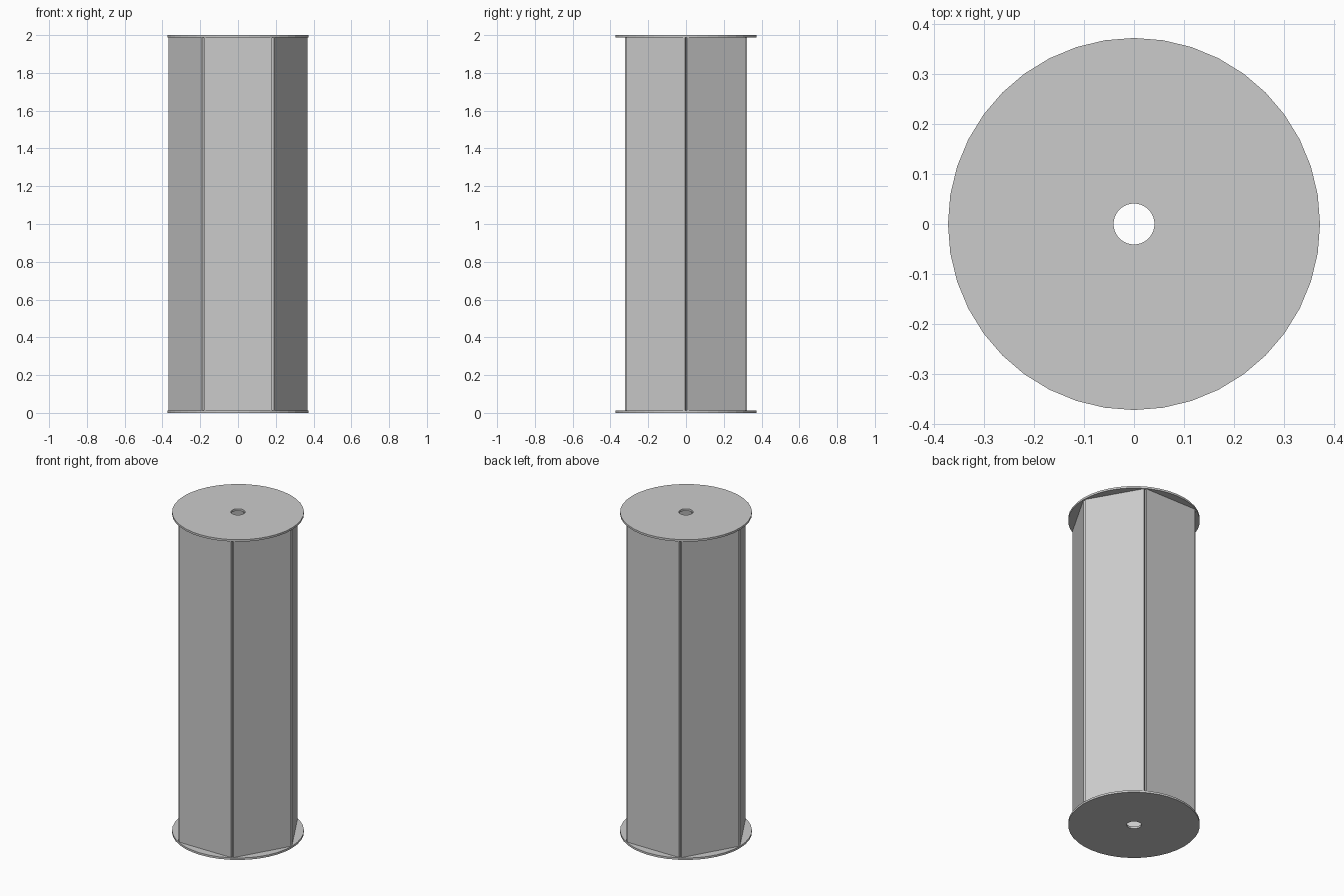
import bpy, bmesh, math
from mathutils import Matrix

cube = bpy.data.objects.get("Cube")
if cube:
    bpy.data.objects.remove(cube, do_unlink=True)

HEIGHT = 2.0
THICK = 0.0125          # sheet thickness of plates and panels
PLATE_R = 0.373
HOLE_R = 0.041
INNER_R = 0.358         # corner radius where the panels' inner edges meet
SEGMENTS = 40

grey = bpy.data.materials.new("light_grey")
grey.use_nodes = True
colour = (0.6, 0.6, 0.6, 1)
grey.diffuse_color = colour
grey.node_tree.nodes["Principled BSDF"].inputs["Base Color"].default_value = colour


def add_object(name, bm):
    bmesh.ops.recalc_face_normals(bm, faces=bm.faces)
    mesh = bpy.data.meshes.new(name)
    bm.to_mesh(mesh)
    bm.free()
    mesh.materials.append(grey)
    obj = bpy.data.objects.new(name, mesh)
    bpy.context.collection.objects.link(obj)
    return obj


# Flat round end plate with a central hole
def end_plate(name, z):
    bm = bmesh.new()
    profile = [(HOLE_R, z), (PLATE_R, z), (PLATE_R, z + THICK), (HOLE_R, z + THICK)]
    rings = []
    for i in range(SEGMENTS):
        a = math.tau * i / SEGMENTS
        rings.append([bm.verts.new((r * math.cos(a), r * math.sin(a), h)) for r, h in profile])
    for i, ring in enumerate(rings):
        nxt = rings[(i + 1) % SEGMENTS]
        for j in range(4):
            k = (j + 1) % 4
            bm.faces.new((ring[j], nxt[j], nxt[k], ring[k]))
    return add_object(name, bm)


end_plate("bottom_plate", 0)
end_plate("top_plate", HEIGHT - THICK)

# Six flat side panels, touching at their inner edges with open outer corners
apothem = INNER_R * math.cos(math.pi / 6)
size = (INNER_R, THICK, HEIGHT - 2 * THICK)
for i in range(6):
    bm = bmesh.new()
    place = (Matrix.Rotation(math.tau * i / 6, 4, 'Z')
             @ Matrix.Translation((0, -apothem - THICK / 2, HEIGHT / 2))
             @ Matrix.Diagonal((*size, 1)))
    bmesh.ops.create_cube(bm, size=1, matrix=place)
    add_object(f"side_panel_{i + 1}", bm)
